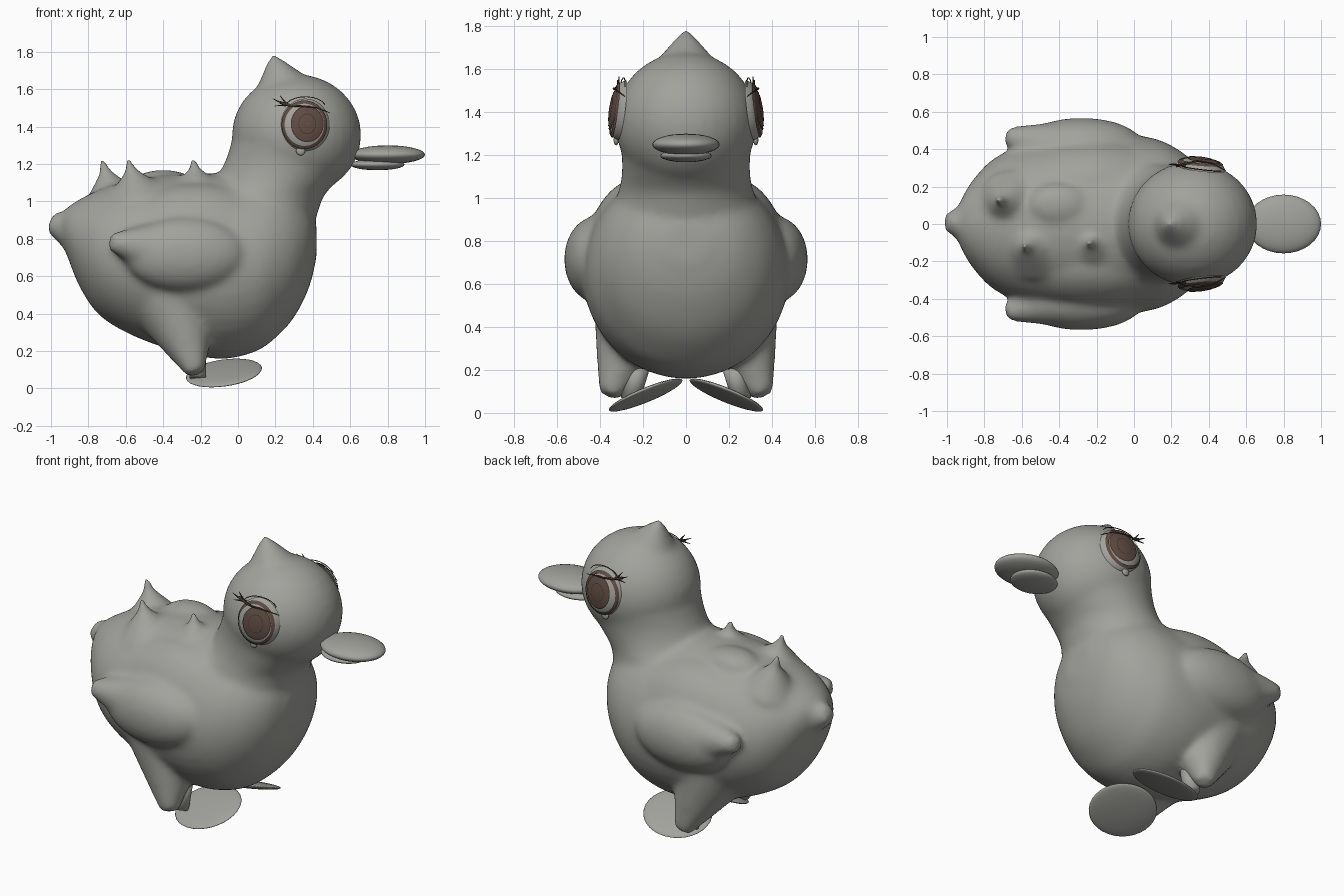
import bpy, bmesh, math
from mathutils import Matrix, Vector

if "Cube" in bpy.data.objects:
    bpy.data.objects.remove(bpy.data.objects["Cube"], do_unlink=True)


def material(name, rgb):
    m = bpy.data.materials.new(name)
    m.use_nodes = True
    m.diffuse_color = (*rgb, 1)
    m.node_tree.nodes["Principled BSDF"].inputs["Base Color"].default_value = (*rgb, 1)
    return m


GREY = material("soft grey", (0.36, 0.36, 0.335))
BROWN = material("iris brown", (0.115, 0.072, 0.054))
DARK = material("lash brown", (0.06, 0.037, 0.03))


def add_object(name, bm, mat):
    me = bpy.data.meshes.new(name)
    bm.to_mesh(me)
    bm.free()
    me.materials.append(mat)
    for p in me.polygons:
        p.use_smooth = True
    ob = bpy.data.objects.new(name, me)
    bpy.context.collection.objects.link(ob)
    return ob


def ball(bm, centre, radii, rot=Matrix()):
    mat = Matrix.Translation(centre) @ rot @ Matrix.Diagonal((*radii, 1))
    bmesh.ops.create_uvsphere(bm, u_segments=32, v_segments=16, radius=1, matrix=mat)


def spike(bm, base, tip, r1, r2=0.01):
    base, tip = Vector(base), Vector(tip)
    axis = tip - base
    mat = Matrix.Translation((base + tip) / 2) @ axis.to_track_quat('Z', 'Y').to_matrix().to_4x4()
    bmesh.ops.create_cone(bm, cap_ends=True, segments=24, radius1=r1, radius2=r2,
                          depth=axis.length, matrix=mat)


def spline_rows(rows, steps=4):
    """Smoothly interpolate the section table."""
    out = []
    for i in range(len(rows) - 1):
        a, b, c, d = (Vector(rows[min(max(i + k, 0), len(rows) - 1)]) for k in (-1, 0, 1, 2))
        for s in range(steps):
            t = s / steps
            out.append(b + (c - a) * (t / 2) + (a * 2 - b * 5 + c * 4 - d) * (t * t / 2)
                       + (b * 3 - a - c * 3 + d) * (t ** 3 / 2))
    return out + [Vector(rows[-1])]


def loft(bm, rows, upright, n=40):
    """Elliptical sections: position, low edge, high edge, half width."""
    rings = []
    for pos, lo, hi, w in spline_rows(rows):
        ring = []
        for k in range(n):
            a = math.tau * k / n
            along = (lo + hi) / 2 + (hi - lo) / 2 * math.cos(a)
            y = w * math.sin(a)
            ring.append(bm.verts.new((along, y, pos) if upright else (pos, y, along)))
        rings.append(ring)
    for r, s in zip(rings, rings[1:]):
        for k in range(n):
            bm.faces.new((r[k], r[(k + 1) % n], s[(k + 1) % n], s[k]))
    bm.faces.new(rings[0])
    bm.faces.new(rings[-1])


# Torso and neck
bm = bmesh.new()
loft(bm, [(-.95, .79, .93, .07), (-.91, .70, .97, .16), (-.85, .55, 1.01, .25),
          (-.75, .40, 1.06, .35), (-.6, .30, 1.11, .42), (-.4, .22, 1.14, .46),
          (-.2, .17, 1.15, .48), (-.05, .16, 1.15, .48), (.1, .2, 1.14, .46),
          (.2, .27, 1.13, .42), (.3, .38, 1.08, .35), (.38, .54, .99, .24),
          (.42, .7, .88, .1)], False)
loft(bm, [(.85, -.1, .40, .30), (.95, -.2, .43, .33), (1.03, -.2, .46, .315),
          (1.1, -.13, .52, .3), (1.2, -.075, .60, .3), (1.3, -.04, .645, .318),
          (1.38, -.02, .64, .32)], True)

# Head with crest
ball(bm, (.313, 0, 1.355), (.347, .333, .325))
spike(bm, (.25, 0, 1.56), (.183, 0, 1.79), .2)

# Back tufts with flared bases
for base, tip, r in (((-.67, .12, 1.0), (-.73, .13, 1.24), .085),
                     ((-.54, -.12, 1.02), (-.59, -.12, 1.24), .09),
                     ((-.22, -.11, 1.05), (-.24, -.10, 1.24), .08)):
    spike(bm, base, tip, r)
    spike(bm, base, Vector(base).lerp(Vector(tip), .65), r * 2, r * .4)
ball(bm, (-.4, .1, 1.09), (.17, .12, .08))

# Tail
spike(bm, (-.78, 0, .83), (-1.01, .01, .88), .19, .045)
ball(bm, (-.965, .01, .89), (.03, .03, .06))

# Shoulders, wings and thighs
for s in (-1, 1):
    ball(bm, (-.22, s * .2, .72), (.5, .27, .38))
    ball(bm, (-.28, s * .42, .715), (.33, .148, .2))
    spike(bm, (-.4, s * .39, .74), (-.685, s * .475, .785), .17, .045)
    spike(bm, (-.34, s * .2, .47), (-.225, s * .36, .08), .25, .05)
bmesh.ops.recalc_face_normals(bm, faces=bm.faces)
body = add_object("body", bm, GREY)

# Fuse everything into one soft skin
remesh = body.modifiers.new("Fuse", 'REMESH')
remesh.mode = 'VOXEL'
remesh.voxel_size = 0.018
remesh.use_smooth_shade = True
soften = body.modifiers.new("Soften", 'SMOOTH')
soften.factor = 0.5
soften.iterations = 14
bpy.context.view_layer.objects.active = body
for mod in ("Fuse", "Soften"):
    bpy.ops.object.modifier_apply(modifier=mod)

# Bill
for name, c, r in (("upper_bill", (.80, 0, 1.25), (.2, .157, .05)),
                   ("lower_bill", (.745, 0, 1.197), (.145, .12, .03))):
    bm = bmesh.new()
    ball(bm, c, r)
    add_object(name, bm, GREY)


def eye_y(x, z):
    """Depth of the bulging eye surface."""
    d = 1 - ((x - .36) / .13) ** 2 - ((z - 1.41) / .14) ** 2
    return .298 - .12 * (x - .36) - .13 * (z - 1.41) + .055 * math.sqrt(max(d, 0))


def patch(name, s, cx, cz, rx, rz, lift, mat, inner=0.01, n=40, rings=6):
    """Thin disc or ring lying on the eye surface."""
    bm = bmesh.new()
    loops = []
    for i in range(rings + 1):
        f = inner + (1 - inner) * i / rings
        pts = [(cx + rx * f * math.cos(math.tau * k / n),
                cz + rz * f * math.sin(math.tau * k / n)) for k in range(n)]
        loops.append([bm.verts.new((x, s * (eye_y(x, z) + lift), z)) for x, z in pts])
    for a, b in zip(loops, loops[1:]):
        for k in range(n):
            q = (a[k], a[(k + 1) % n], b[(k + 1) % n], b[k])
            bm.faces.new(q[::-1] if s < 0 else q)
    bmesh.ops.recalc_face_normals(bm, faces=bm.faces)
    if sum(f.normal.y for f in bm.faces) * s < 0:
        bmesh.ops.reverse_faces(bm, faces=bm.faces)
    add_object(name, bm, mat)


def stroke(name, s, pts, r, lift=.012, taper=True):
    """Fine round line across the eye, thinning at its end."""
    cu = bpy.data.curves.new(name, 'CURVE')
    cu.dimensions = '3D'
    cu.bevel_depth = r
    cu.bevel_resolution = 1
    cu.use_fill_caps = True
    sp = cu.splines.new('POLY')
    sp.points.add(len(pts) - 1)
    for i, (p, (x, z)) in enumerate(zip(sp.points, pts)):
        p.co = (x, s * (eye_y(x, z) + lift), z, 1)
        p.radius = 1 - .8 * i / (len(pts) - 1) if taper else 1
    cu.materials.append(DARK)
    bpy.context.collection.objects.link(bpy.data.objects.new(name, cu))


for s, side in ((1, "left"), (-1, "right")):
    # Eye
    patch(side + "_eyeball", s, .36, 1.41, .13, .14, 0, GREY, rings=12)
    patch(side + "_eye_rim", s, .355, 1.41, .122, .13, .008, BROWN, inner=.87)
    patch(side + "_iris", s, .37, 1.415, .087, .097, .004, BROWN)
    patch(side + "_iris_edge", s, .37, 1.415, .088, .098, .006, DARK, inner=.94)
    patch(side + "_pupil_edge", s, .37, 1.415, .047, .055, .006, DARK, inner=.92)
    # Lid, crease and lashes
    stroke(side + "_lid", s, [(.225, 1.53), (.28, 1.512), (.34, 1.51), (.42, 1.502), (.49, 1.475)], .008)
    stroke(side + "_crease", s, [(.36 + .11 * math.cos(a * .3), 1.50 + .06 * math.sin(a * .3))
                                 for a in range(1, 11)], .0025, taper=False)
    for i, tip in enumerate(((.185, 1.55), (.225, 1.565), (.195, 1.51))):
        root = (.25 + .012 * i, 1.518)
        stroke(f"{side}_lash_{i + 1}", s, [root, tip], .007, .018)
    # Tear drop
    bm = bmesh.new()
    ball(bm, (.335, s * .325, 1.27), (.024, .012, .024))
    add_object(side + "_tear", bm, GREY)

    # Leg and webbed foot
    bm = bmesh.new()
    spike(bm, (-.22, s * .21, .24), (-.215, s * .26, .06), .05, .045)
    add_object(side + "_leg", bm, GREY)
    bm = bmesh.new()
    tilt = Matrix.Rotation(math.radians(-8), 4, 'Y') @ Matrix.Rotation(math.radians(-22 * s), 4, 'X')
    ball(bm, (-.075, s * .188, .083), (.205, .185, .022), tilt)
    add_object(side + "_foot", bm, GREY)
